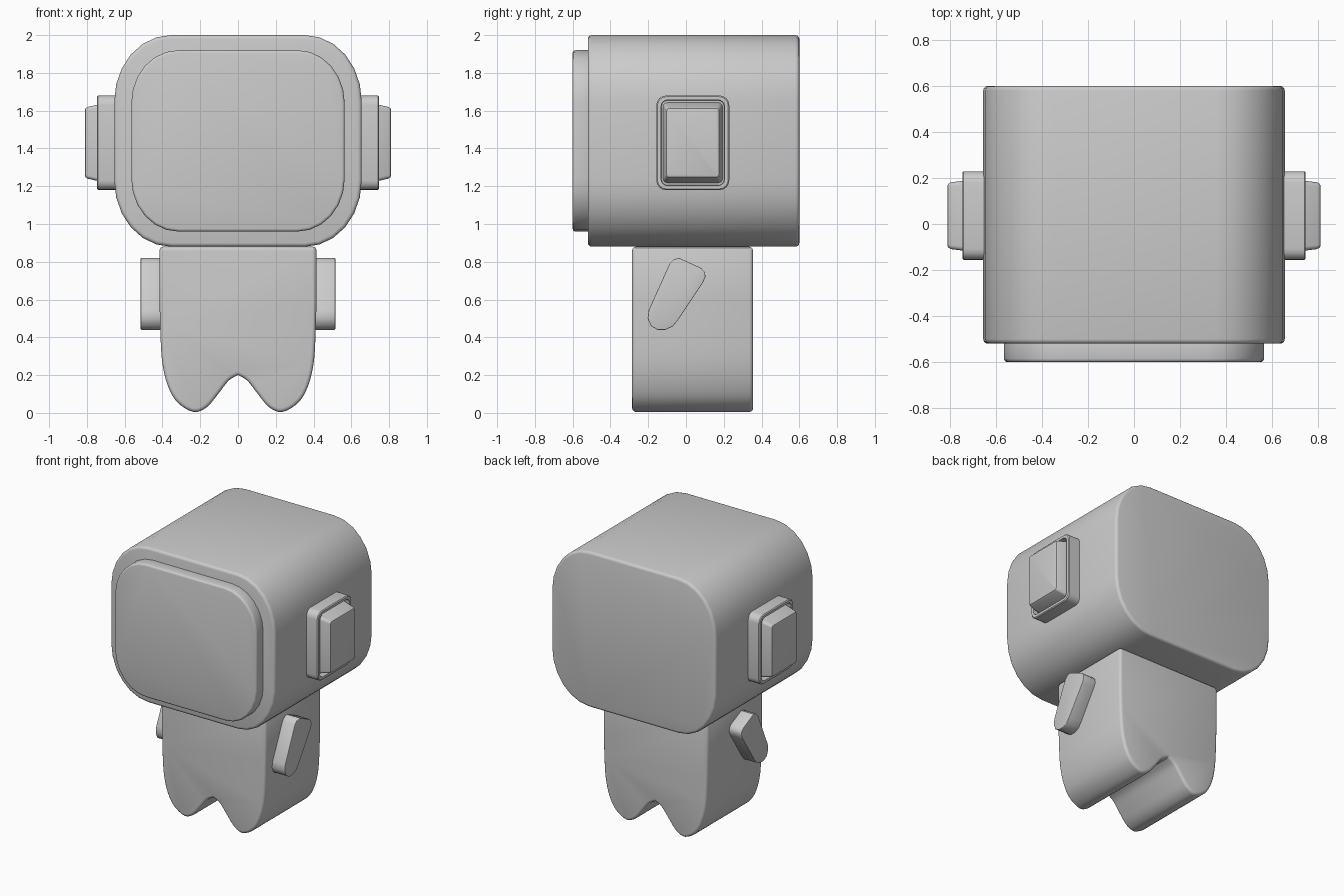
import bpy, bmesh, math
from mathutils import Vector

cube = bpy.data.objects.get("Cube")
if cube:
    bpy.data.objects.remove(cube, do_unlink=True)

clay = bpy.data.materials.new("light_grey")
clay.use_nodes = True
grey = (0.6, 0.6, 0.6, 1)
clay.diffuse_color = grey
clay.node_tree.nodes["Principled BSDF"].inputs["Base Color"].default_value = grey


def finish(name, bm, angle=35):
    bmesh.ops.recalc_face_normals(bm, faces=bm.faces[:])
    mesh = bpy.data.meshes.new(name)
    bm.to_mesh(mesh)
    bm.free()
    mesh.materials.append(clay)
    obj = bpy.data.objects.new(name, mesh)
    bpy.context.collection.objects.link(obj)
    bpy.ops.object.select_all(action="DESELECT")
    obj.select_set(True)
    bpy.context.view_layer.objects.active = obj
    bpy.ops.object.shade_smooth_by_angle(angle=math.radians(angle))
    return obj


def rounded(u0, u1, v0, v1, ru, rv, steps):
    """Rectangle outline with elliptical corners."""
    pts = []
    corners = [(u1 - ru, v1 - rv), (u0 + ru, v1 - rv), (u0 + ru, v0 + rv), (u1 - ru, v0 + rv)]
    for q, (cu, cv) in enumerate(corners):
        for i in range(steps + 1):
            a = math.pi / 2 * (q + i / steps)
            pts.append((cu + ru * math.cos(a), cv + rv * math.sin(a)))
    return pts


def prism(name, outline, axis, start, end, bevel=0.0):
    """Extrude an outline along x or y, rounding the rims of both ends."""
    place = (lambda u, v, d: (d, u, v)) if axis == "x" else (lambda u, v, d: (u, d, v))
    bm = bmesh.new()
    ends = [[bm.verts.new(place(u, v, d)) for u, v in outline] for d in (start, end)]
    caps = [bm.faces.new(ring) for ring in ends]
    n = len(outline)
    for i in range(n):
        j = (i + 1) % n
        bm.faces.new((ends[0][i], ends[0][j], ends[1][j], ends[1][i]))
    bmesh.ops.recalc_face_normals(bm, faces=bm.faces[:])
    if bevel:
        rims = list({e for f in caps for e in f.edges})
        bmesh.ops.bevel(bm, geom=rims, offset=bevel, segments=3, profile=0.5, affect="EDGES")
    return finish(name, bm)


def smooth_path(pts, steps=4):
    """Catmull-Rom curve through the points."""
    ext = [pts[0]] + pts + [pts[-1]]
    out = []
    for k in range(len(pts) - 1):
        a, b, c, d = (Vector(p) for p in ext[k:k + 4])
        for i in range(steps):
            t = i / steps
            out.append(0.5 * (2 * b + (c - a) * t + (2 * a - 5 * b + 4 * c - d) * t * t
                              + (3 * b - a - 3 * c + d) * t ** 3))
    return [tuple(p) for p in out] + [pts[-1]]


# Head block and raised face panel
prism("head", rounded(-0.655, 0.655, 0.88, 2.0, 0.30, 0.35, 6), "y", -0.52, 0.60, 0.02)
prism("face_panel", rounded(-0.565, 0.565, 0.96, 1.92, 0.25, 0.28, 6), "y", -0.60, -0.50, 0.015)

# Body with two stubby legs, one half curve mirrored
half = smooth_path([(0.416, 0.62), (0.411, 0.42), (0.40, 0.26), (0.37, 0.14), (0.32, 0.055),
                    (0.235, 0.005), (0.165, 0.03), (0.105, 0.10), (0.05, 0.17), (0, 0.20)])
half = [(0.395, 0.88), (0.41, 0.874), (0.416, 0.86)] + half
body = half + [(-x, z) for x, z in reversed(half[:-1])]
prism("body", body, "y", -0.285, 0.355, 0.02)

# Arm side outline, top leaning back
arm = [(-0.087, 0.79), (-0.065, 0.813), (-0.035, 0.82), (0.08, 0.767), (0.10, 0.745),
       (0.103, 0.72), (0.09, 0.69), (-0.04, 0.495), (-0.07, 0.458), (-0.11, 0.44),
       (-0.15, 0.44), (-0.185, 0.46), (-0.203, 0.50), (-0.197, 0.545)]


def ear(name, s):
    """Padded ear: stepped loops from the head out to a tapered block."""
    # x, y half width, z half height, corner radius
    loops = [(0.63, 0.193, 0.25, 0.05), (0.74, 0.193, 0.25, 0.05), (0.746, 0.187, 0.244, 0.046),
             (0.746, 0.168, 0.227, 0.035), (0.70, 0.165, 0.224, 0.03), (0.70, 0.157, 0.212, 0.02),
             (0.795, 0.145, 0.19, 0.018), (0.808, 0.138, 0.182, 0.014), (0.811, 0.128, 0.172, 0.01)]
    bm = bmesh.new()
    rings = []
    for x, w, h, r in loops:
        pts = rounded(0.036 - w, 0.036 + w, 1.43 - h, 1.43 + h, r, r, 4)
        rings.append([bm.verts.new((s * x, y, z)) for y, z in pts])
    n = len(rings[0])
    for a, b in zip(rings, rings[1:]):
        for i in range(n):
            j = (i + 1) % n
            bm.faces.new((a[i], a[j], b[j], b[i]))
    bm.faces.new(rings[0])
    bm.faces.new(rings[-1])
    finish(name, bm)


for side, s in (("left", 1), ("right", -1)):
    prism(side + "_arm", arm, "x", s * 0.40, s * 0.515, 0.004)
    ear(side + "_ear", s)
